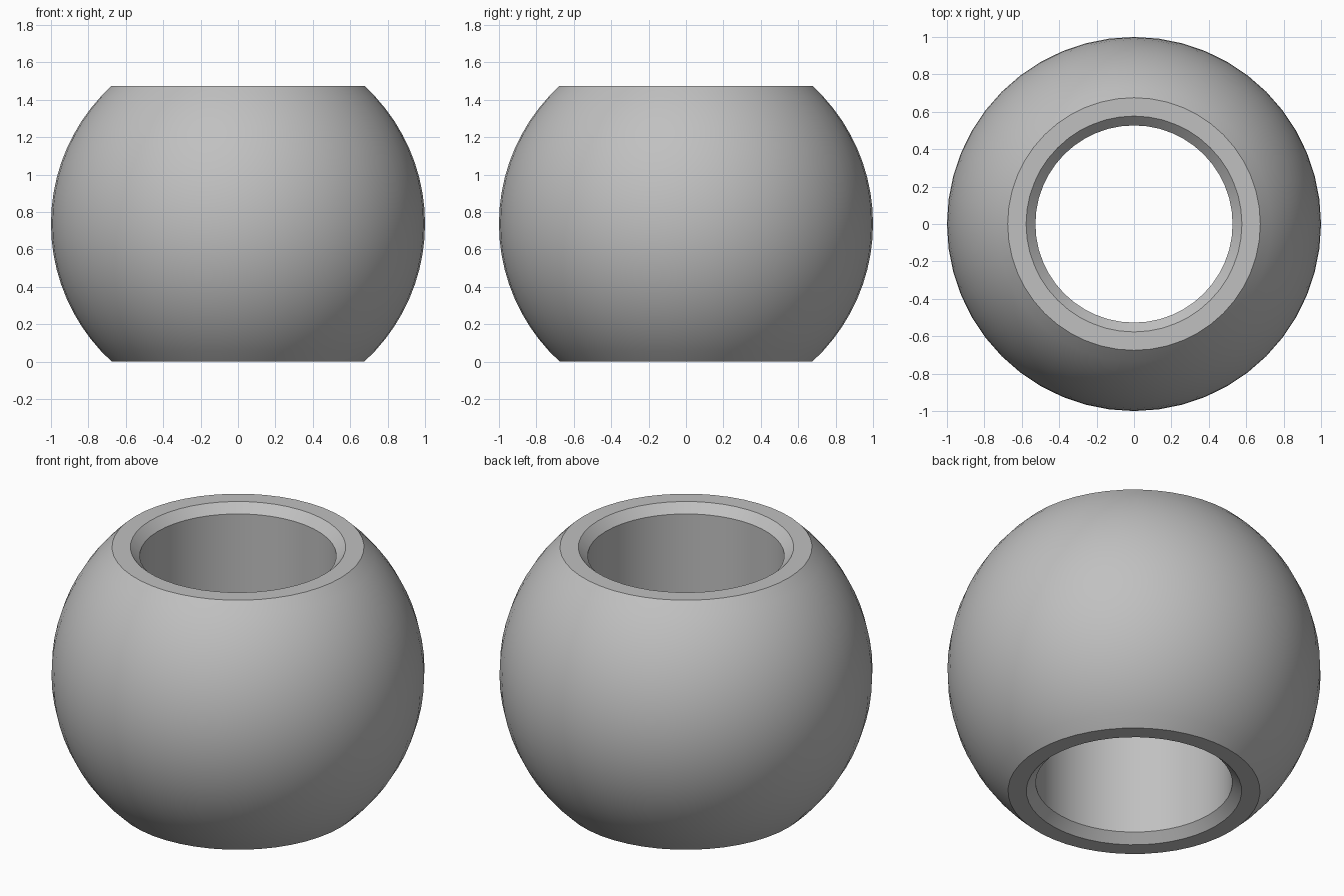
import bpy
import bmesh
import math

cube = bpy.data.objects.get("Cube")
if cube:
    bpy.data.objects.remove(cube, do_unlink=True)

RADIUS = 1.0
HALF = 0.7375      # half height between the two flat ends
HOLE = 0.527
CHAMFER = 0.05
SIDES = 48
RINGS = 20

# Cross-section: rounded outside, flat ends, chamfered bore
limit = math.asin(HALF / RADIUS)
angles = [limit * (2 * i / RINGS - 1) for i in range(RINGS + 1)]
profile = [(RADIUS * math.cos(a), RADIUS * math.sin(a)) for a in angles]
profile += [
    (HOLE + CHAMFER, HALF),
    (HOLE, HALF - CHAMFER),
    (HOLE, CHAMFER - HALF),
    (HOLE + CHAMFER, -HALF),
]

# Revolve the closed cross-section around z
bm = bmesh.new()
rings = []
for s in range(SIDES):
    t = math.tau * s / SIDES
    rings.append([bm.verts.new((r * math.cos(t), r * math.sin(t), z + HALF))
                  for r, z in profile])
n = len(profile)
for s in range(SIDES):
    a, b = rings[s], rings[(s + 1) % SIDES]
    for i in range(n):
        j = (i + 1) % n
        bm.faces.new((a[i], b[i], b[j], a[j]))
bmesh.ops.recalc_face_normals(bm, faces=bm.faces)

mesh = bpy.data.meshes.new("bead")
bm.to_mesh(mesh)
bm.free()
bead = bpy.data.objects.new("bead", mesh)
bpy.context.collection.objects.link(bead)

# Plain grey material
grey = bpy.data.materials.new("light_grey")
grey.use_nodes = True
colour = (0.53, 0.53, 0.53, 1)
grey.diffuse_color = colour
grey.node_tree.nodes["Principled BSDF"].inputs["Base Color"].default_value = colour
mesh.materials.append(grey)

# Smooth curves, crisp rims
bpy.ops.object.select_all(action="DESELECT")
bead.select_set(True)
bpy.context.view_layer.objects.active = bead
bpy.ops.object.shade_smooth_by_angle(angle=math.radians(30))
